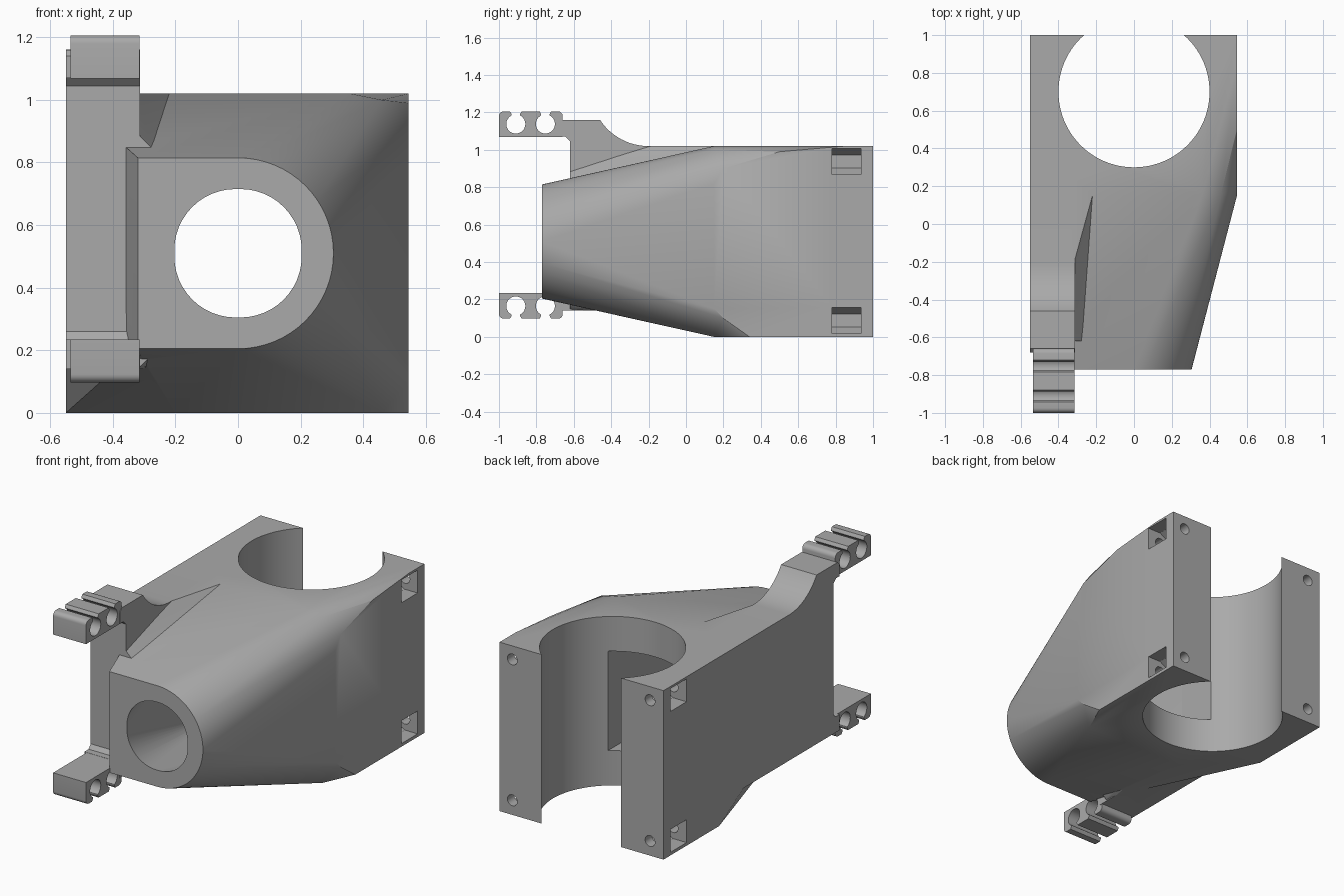
import bpy, bmesh, math
from mathutils import Vector

cube = bpy.data.objects.get("Cube")
if cube:
    bpy.data.objects.remove(cube, do_unlink=True)

MID = 0.51       # height of the duct axis
TOP = 1.02
grey = bpy.data.materials.new("plain_grey")
grey.use_nodes = True
COLOUR = (0.4, 0.4, 0.4, 1)
grey.diffuse_color = COLOUR
grey.node_tree.nodes["Principled BSDF"].inputs["Base Color"].default_value = COLOUR


def finish(name, bm):
    bmesh.ops.recalc_face_normals(bm, faces=bm.faces)
    mesh = bpy.data.meshes.new(name)
    bm.to_mesh(mesh)
    bm.free()
    mesh.materials.append(grey)
    obj = bpy.data.objects.new(name, mesh)
    bpy.context.collection.objects.link(obj)
    return obj


def hull(name, points):
    bm = bmesh.new()
    for p in points:
        bm.verts.new(p)
    res = bmesh.ops.convex_hull(bm, input=bm.verts)
    loose = [v for v in bm.verts if not v.link_faces]
    bmesh.ops.delete(bm, geom=loose, context='VERTS')
    bmesh.ops.dissolve_limit(bm, angle_limit=0.005, verts=bm.verts, edges=bm.edges)
    return finish(name, bm)


def prism(name, profile, axis, lo, hi):
    """Extrude a 2D profile along an axis; the profile uses the other two axes in order."""
    bm = bmesh.new()
    verts = []
    for p in profile:
        co = list(p)
        co.insert(axis, lo)
        verts.append(bm.verts.new(co))
    face = bm.faces.new(verts)
    new = bmesh.ops.extrude_face_region(bm, geom=[face])["geom"]
    move = Vector((0, 0, 0))
    move[axis] = hi - lo
    bmesh.ops.translate(bm, verts=[g for g in new if isinstance(g, bmesh.types.BMVert)], vec=move)
    return finish(name, bm)


def arc(cx, cy, r, start, end, n):
    angles = [math.radians(start + (end - start) * i / n) for i in range(n + 1)]
    return [(cx + r * math.cos(a), cy + r * math.sin(a)) for a in angles]


def circle(cx, cy, r, n=32):
    return arc(cx, cy, r, 0, 360, n)[:-1]


def rect(a0, b0, a1, b1):
    return [(a0, b0), (a1, b0), (a1, b1), (a0, b1)]


def combine(target, other, operation):
    mod = target.modifiers.new("join", 'BOOLEAN')
    mod.operation, mod.object, mod.solver = operation, other, 'EXACT'
    bpy.context.view_layer.objects.active = target
    bpy.ops.object.modifier_apply(modifier=mod.name)
    bpy.data.objects.remove(other, do_unlink=True)


def cut(target, other):
    combine(target, other, 'DIFFERENCE')


# Tapered housing: square back blending into a D-shaped nose
nose = [(x, -0.77, z) for x, z in
        arc(0, MID, 0.305, -90, 90, 32) + [(-0.32, 0.815), (-0.32, 0.205)]]
back = [(x, 1, z) for x in (-0.55, 0.545) for z in (0, TOP)]
shoulder = [(-0.55, 0.15, TOP), (0.36, 0.15, TOP), (0.545, 0.15, 0.82), (0.545, 0.2, 0.9),
            (0.46, 0.155, 1.0), (0.545, 0.5, 0.99), (0.545, 0.85, TOP),
            (0.545, 0.15, 0.15), (0.545, 0.2, 0.1), (0.545, 0.34, 0), (0.46, 0.15, 0),
            (-0.2, 0.15, 0), (-0.55, 0.47, 0), (-0.55, 0.24, 0.14)]
body = hull("housing", nose + back + shoulder)

# Side plate with a curved rise at the top and stubs for the clips
side = ([(-0.62, 0.26), (-0.64, 0.235), (-0.68, 0.235), (-0.68, 0.14), (0.24, 0.14), (0.24, TOP)]
        + arc(-0.2, 1.331, 0.311, 270, 213.3, 12)
        + [(-0.66, 1.16), (-0.68, 1.14), (-0.68, 1.07), (-0.645, 1.07), (-0.62, 1.045)])
combine(body, prism("side_plate", side, 0, -0.55, -0.313), 'UNION')

# Fillets between the plate and the tapered housing
fillet = [(-0.33, -0.62, 0.9), (-0.33, -0.62, 0.78), (-0.25, -0.62, 0.82),
          (-0.33, 0.15, TOP), (-0.22, 0.15, TOP), (-0.33, -0.25, TOP)]
combine(body, hull("upper_fillet", fillet), 'UNION')
lower = [(-0.33, -0.62, 0.14), (-0.33, -0.62, 0.24), (-0.25, -0.62, 0.21),
         (-0.33, 0.1, 0.14), (-0.2, 0.1, 0.14), (-0.31, -0.62, 0.15)]
combine(body, hull("lower_fillet", lower), 'UNION')

# Air duct: round at the nose, rectangular where it meets the bore
opening = rect(-0.25, 0.21, 0.25, 0.81)
cut(body, hull("duct_cutter", [(x, -0.8, z) for x, z in circle(0, MID, 0.202, 48)]
               + [(x, 0.14, z) for x, z in opening]))
cut(body, prism("opening_cutter", opening, 1, 0.13, 0.6))

# Large upright bore, open at the back
cut(body, prism("bore_cutter", circle(0, 0.7, 0.4, 96), 2, -0.1, 1.2))

# Nut pockets and screw holes at the four back corners
for sx in (-1, 1):
    for z in (0.088, 0.938):
        x = sx * 0.46
        hexagon = [(x + 0.07 * math.sin(k * math.pi / 3), z + 0.07 * math.cos(k * math.pi / 3))
                   for k in range(6)]
        cut(body, prism("nut_cutter", hexagon, 1, 0.78, 0.935))
        out = sorted((x, sx * 0.6))
        cut(body, prism("pocket_cutter", rect(out[0], z - 0.069, out[1], z + 0.069), 1, 0.78, 0.935))
        cut(body, prism("screw_cutter", circle(x, z, 0.033, 24), 1, 0.7, 1.1))

# Double rod clips: the upper pair opens upward, the lower pair downward
for z, d, name in ((1.138, 1, "upper_clip"), (0.165, -1, "lower_clip")):
    outline = [(-1, z - 0.069 * d), (-0.66, z - 0.069 * d)]
    outline += [(a, z + d * b) for a, b in
                arc(-0.685, 0.042, 0.026, 0, 90, 5) + arc(-0.974, 0.042, 0.026, 90, 180, 5)]
    clip = prism(name, outline, 0, -0.535, -0.315)
    for y in (-0.91, -0.752):
        cut(clip, prism("rod_cutter", circle(y, z, 0.051), 0, -0.7, -0.1))
        slot = [(-0.022, 0.03), (0.022, 0.03), (0.022, 0.052), (0.038, 0.08), (-0.038, 0.08), (-0.022, 0.052)]
        cut(clip, prism("slot_cutter", [(y + a, z + d * b) for a, b in slot], 0, -0.7, -0.1))
    clip.data.materials.clear()
    clip.data.materials.append(grey)

body.data.materials.clear()
body.data.materials.append(grey)
for obj in bpy.context.view_layer.objects:
    obj.select_set(obj.name in ("housing", "upper_clip", "lower_clip"))
bpy.context.view_layer.objects.active = body
bpy.ops.object.shade_smooth_by_angle(angle=math.radians(25))
